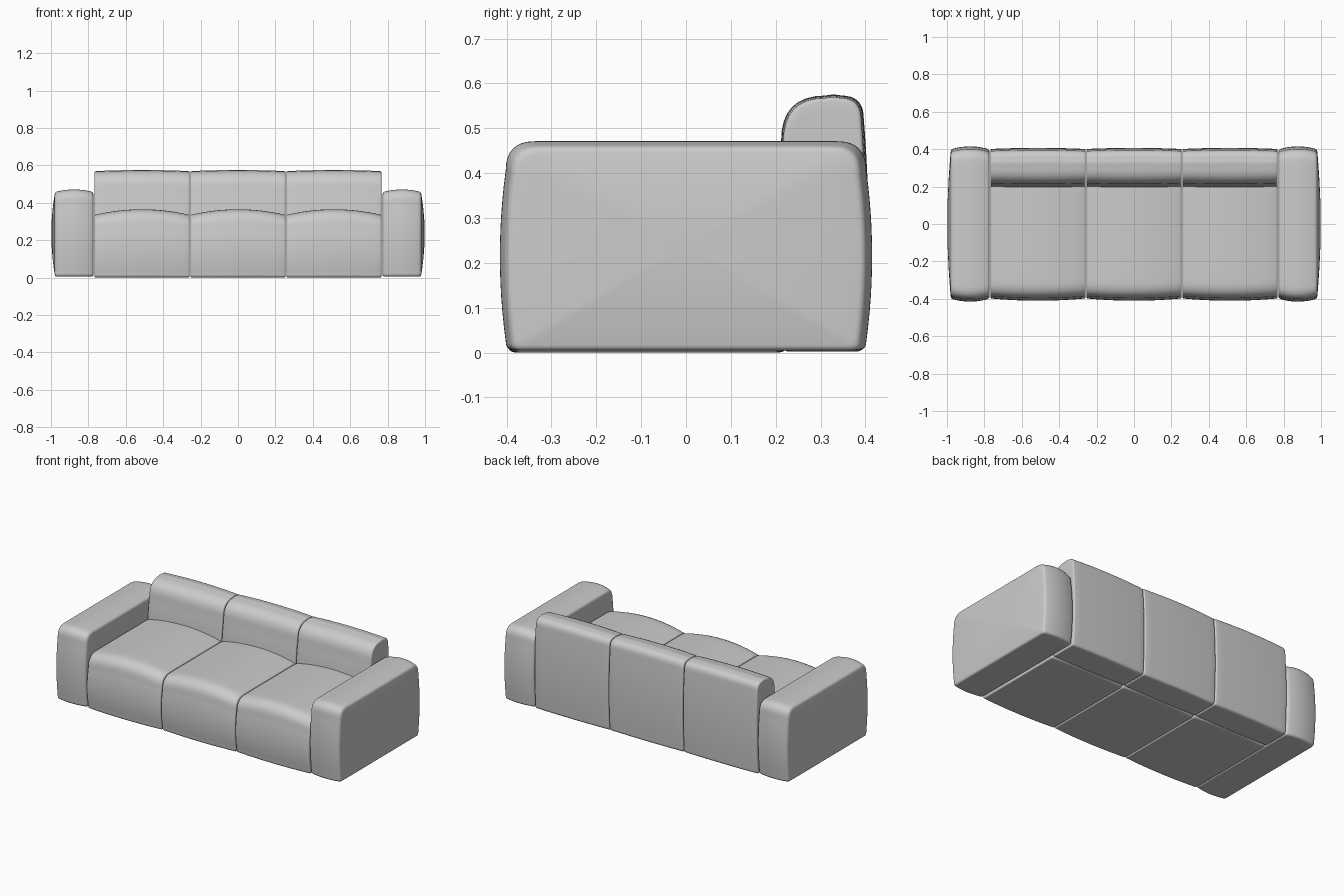
import bpy, bmesh, math

if "Cube" in bpy.data.objects:
    bpy.data.objects.remove(bpy.data.objects["Cube"])


def outline(corners):
    """Rounded side profile from (y, z, radius, bulge of the next edge)."""
    pts, n = [], len(corners)
    tangents = []
    for i, (y, z, r, _) in enumerate(corners):
        ends = []
        for q in (corners[i - 1], corners[(i + 1) % n]):
            d = math.hypot(q[0] - y, q[1] - z)
            ends.append((y + (q[0] - y) * r / d, z + (q[1] - z) * r / d))
        tangents.append(ends)
    for i, (y, z, r, b) in enumerate(corners):
        p, q = tangents[i]
        for k in range(9):
            t = k / 8
            pts.append(tuple((1 - t) ** 2 * p[j] + 2 * t * (1 - t) * (y, z)[j] + t * t * q[j]
                             for j in (0, 1)))
        # Gently bowed edge up to the next corner (counter-clockwise order)
        e = tangents[(i + 1) % n][0]
        dy, dz = e[0] - q[0], e[1] - q[1]
        d = math.hypot(dy, dz)
        for k in range(1, 12):
            t = k / 12
            w = 4 * t * (1 - t) * b
            pts.append((q[0] + dy * t + dz / d * w, q[1] + dz * t - dy / d * w))
    return pts


def cushion(name, corners, x0, x1, puff_y, puff_z, dome0=0, dome1=0, edge=0.01):
    """Loft the profile along x, fuller in the middle, with domed ends."""
    prof = outline(corners)
    ys, zs = [p[0] for p in prof], [p[1] for p in prof]
    cy, hy = (min(ys) + max(ys)) / 2, (max(ys) - min(ys)) / 2
    zb, h = min(zs), max(zs) - min(zs)
    mid, half = (x0 + x1) / 2, (x1 - x0) / 2

    # Stations: rounded edge, middle, rounded edge
    arc = [(edge * (1 - math.cos(a)), edge * (1 - math.sin(a)))
           for a in [k * math.pi / 8 for k in range(5)]]
    stations = [(x0 + dx, i) for dx, i in arc]
    stations += [(x0 + edge + (x1 - x0 - 2 * edge) * k / 14, 0) for k in range(1, 14)]
    stations += [(x1 - dx, i) for dx, i in reversed(arc)]

    bm = bmesh.new()
    rings = []
    for x, inset in stations:
        u = ((x - mid) / half) ** 2
        sy = 1 - (inset + puff_y * u) / hy
        sz = 1 - (2 * inset + puff_z * u) / h
        rings.append([bm.verts.new((x, cy + (y - cy) * sy, zb + inset + (z - zb) * sz))
                      for y, z in prof])

    def bridge(a, b):
        for i in range(len(a)):
            j = (i + 1) % len(a)
            bm.faces.new((a[i], a[j], b[j], b[i]))

    for a, b in zip(rings, rings[1:]):
        bridge(a, b)
    for ring, dome in ((rings[0], -dome0), (rings[-1], dome1)):
        base = [v.co.copy() for v in ring]
        cz = zb + h / 2
        last = ring
        for s in (0.93, 0.8, 0.6, 0.35, 0.12):
            new = [bm.verts.new((c.x + dome * (1 - s * s), cy + (c.y - cy) * s,
                                 cz + (c.z - cz) * s)) for c in base]
            bridge(last, new)
            last = new
        bm.faces.new(last)
    bmesh.ops.recalc_face_normals(bm, faces=bm.faces)
    me = bpy.data.meshes.new(name)
    bm.to_mesh(me)
    bm.free()
    ob = bpy.data.objects.new(name, me)
    bpy.context.collection.objects.link(ob)
    bpy.context.view_layer.objects.active = ob
    ob.select_set(True)
    bpy.ops.object.shade_smooth_by_angle(angle=math.radians(40))
    ob.select_set(False)


# Side profiles
arm = [(-0.402, 0.005, 0.02, 0), (0.402, 0.005, 0.02, 0.013),
       (0.402, 0.471, 0.065, 0), (-0.402, 0.471, 0.065, 0.013)]
seat = [(-0.398, 0.0, 0.02, 0), (0.225, 0.0, 0.02, 0),
        (0.225, 0.365, 0.03, 0), (-0.398, 0.365, 0.085, 0.012)]
back = [(0.212, 0.002, 0.02, 0), (0.398, 0.002, 0.02, 0.01),
        (0.396, 0.573, 0.05, 0.002), (0.212, 0.573, 0.10, 0.02)]

# Arms
cushion("arm_left", arm, -0.98, -0.773, 0.016, 0.014, dome0=0.018, edge=0.012)
cushion("arm_right", arm, 0.773, 0.98, 0.016, 0.014, dome1=0.018, edge=0.012)

# Three seats and three backrests
W = 0.513
for i, side in enumerate(("left", "middle", "right")):
    a = -1.5 * W + i * W
    cushion("seat_" + side, seat, a + 0.002, a + W - 0.002, 0.012, 0.030, edge=0.008)
    cushion("backrest_" + side, back, a + 0.002, a + W - 0.002, 0.006, 0.006, edge=0.008)
